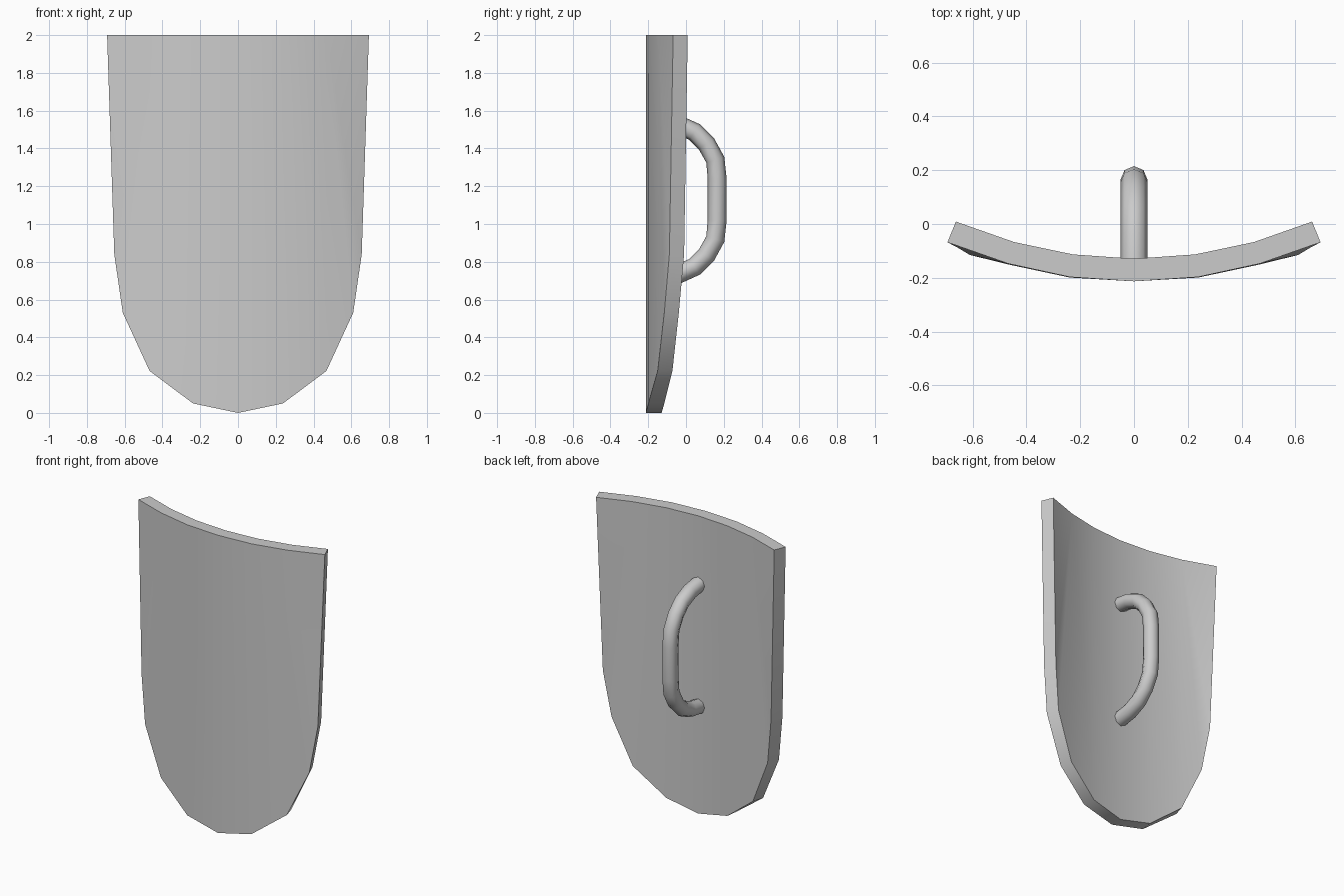
import bpy, math
from mathutils import Vector

if "Cube" in bpy.data.objects:
    bpy.data.objects.remove(bpy.data.objects["Cube"])


def add_mesh(name, verts, faces, angle):
    me = bpy.data.meshes.new(name)
    me.from_pydata(verts, [], faces)
    ob = bpy.data.objects.new(name, me)
    bpy.context.collection.objects.link(ob)
    bpy.ops.object.select_all(action='DESELECT')
    ob.select_set(True)
    bpy.context.view_layer.objects.active = ob
    bpy.ops.object.mode_set(mode='EDIT')
    bpy.ops.mesh.select_all(action='SELECT')
    bpy.ops.mesh.normals_make_consistent(inside=False)
    bpy.ops.object.mode_set(mode='OBJECT')
    bpy.ops.object.shade_smooth_by_angle(angle=math.radians(angle))
    return ob


# Shield plate: right half outline from top centre round to the bottom tip.
# Each entry: front x, front y, back x, back y, z
half = [
    (0, -.213, 0, -.129, 2),
    (.238, -.197, .227, -.113, 2),
    (.468, -.147, .446, -.067, 2),
    (.693, -.068, .662, .009, 2),
    (.655, -.088, .625, -.010, .84),
    (.61, -.115, .58, -.038, .53),
    (.468, -.150, .446, -.072, .222),
    (.238, -.199, .227, -.115, .05),
    (0, -.213, 0, -.129, 0),
]
loop = half + [(-a, b, -c, d, z) for a, b, c, d, z in half[-2:0:-1]]
n = len(loop)
verts = [(p[0], p[1], p[4]) for p in loop] + [(p[2], p[3], p[4]) for p in loop]
# vertical strips, with a fan down the outer edge
right = [(0, 1, 7, 8), (1, 2, 6, 7), (2, 3, 4), (2, 4, 5), (2, 5, 6)]
front = right + [tuple((n - i) % n for i in reversed(f)) for f in right]
back = [tuple(i + n for i in reversed(f)) for f in front]
rim = [(i, (i + 1) % n, (i + 1) % n + n, i + n) for i in range(n)]
add_mesh("shield_plate", verts, front + back + rim, 30)

# Handle: eight-sided tube bent in the y-z plane, mirrored about its middle
mid, radius, sides = 1.13, .05, 8
arc = [(-.135, .41), (-.04, .395), (.045, .357), (.108, .295), (.155, .21), (.165, .11)]
path = [Vector((0, y, mid + z)) for y, z in arc]
path += [Vector((0, y, mid - z)) for y, z in reversed(arc)]
verts, faces = [], []
for i, p in enumerate(path):
    t = (path[min(i + 1, len(path) - 1)] - path[max(i - 1, 0)]).normalized()
    if i in (0, len(path) - 1):
        t = Vector((0, 1 if i == 0 else -1, 0))
    side = Vector((1, 0, 0))
    up = t.cross(side)
    for k in range(sides):
        a = 2 * math.pi * k / sides
        verts.append(p + radius * (math.cos(a) * side + math.sin(a) * up))
for i in range(len(path) - 1):
    for k in range(sides):
        k2 = (k + 1) % sides
        faces.append((i * sides + k, i * sides + k2,
                      (i + 1) * sides + k2, (i + 1) * sides + k))
faces.append(tuple(range(sides)))
faces.append(tuple(range(len(verts) - sides, len(verts))))
add_mesh("handle", verts, faces, 60)
